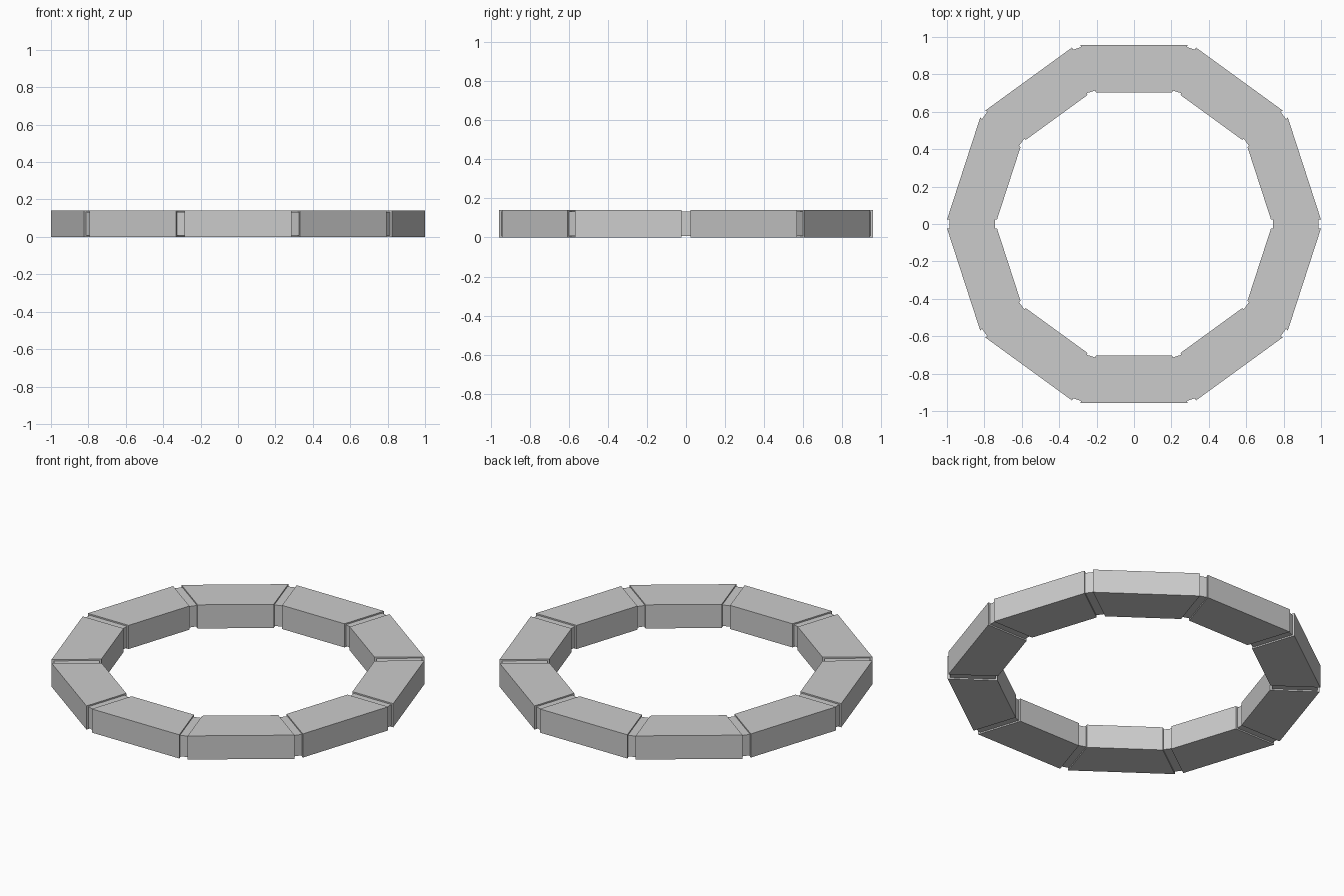
import bpy
from math import pi, sin, cos, tan

if "Cube" in bpy.data.objects:
    bpy.data.objects.remove(bpy.data.objects["Cube"])

SIDES = 10
HEIGHT = 0.14
GAP = 0.0235          # half width of each joint
A_OUT, A_IN = 0.958, 0.704   # apothems of the ring
STEP = 2 * pi / SIDES


def prism(name, outline, z0, z1, angle):
    """Extrude a 2D outline from z0 to z1, turned about the z axis."""
    n = len(outline)
    verts = [(x, y, z) for z in (z0, z1) for x, y in outline]
    faces = [tuple(reversed(range(n))), tuple(range(n, 2 * n))]
    faces += [(i, (i + 1) % n, n + (i + 1) % n, n + i) for i in range(n)]
    mesh = bpy.data.meshes.new(name)
    mesh.from_pydata(verts, [], faces)
    obj = bpy.data.objects.new(name, mesh)
    obj.rotation_euler.z = angle
    bpy.context.collection.objects.link(obj)
    return obj


# Half lengths of a block at its outer and inner edge
def half(apothem):
    return apothem * tan(STEP / 2) - GAP / cos(STEP / 2)


block = [(A_IN, -half(A_IN)), (A_OUT, -half(A_OUT)),
         (A_OUT, half(A_OUT)), (A_IN, half(A_IN))]
joint = [(0.743, -GAP), (0.987, -GAP), (0.987, GAP), (0.743, GAP)]

for i in range(SIDES):
    # Stone block centred on each side of the decagon
    prism(f"rim_block_{i + 1}", block, 0, HEIGHT, (i + 0.5) * STEP)
    # Recessed joint at each corner
    prism(f"rim_joint_{i + 1}", joint, 0.008, HEIGHT - 0.008, i * STEP)
